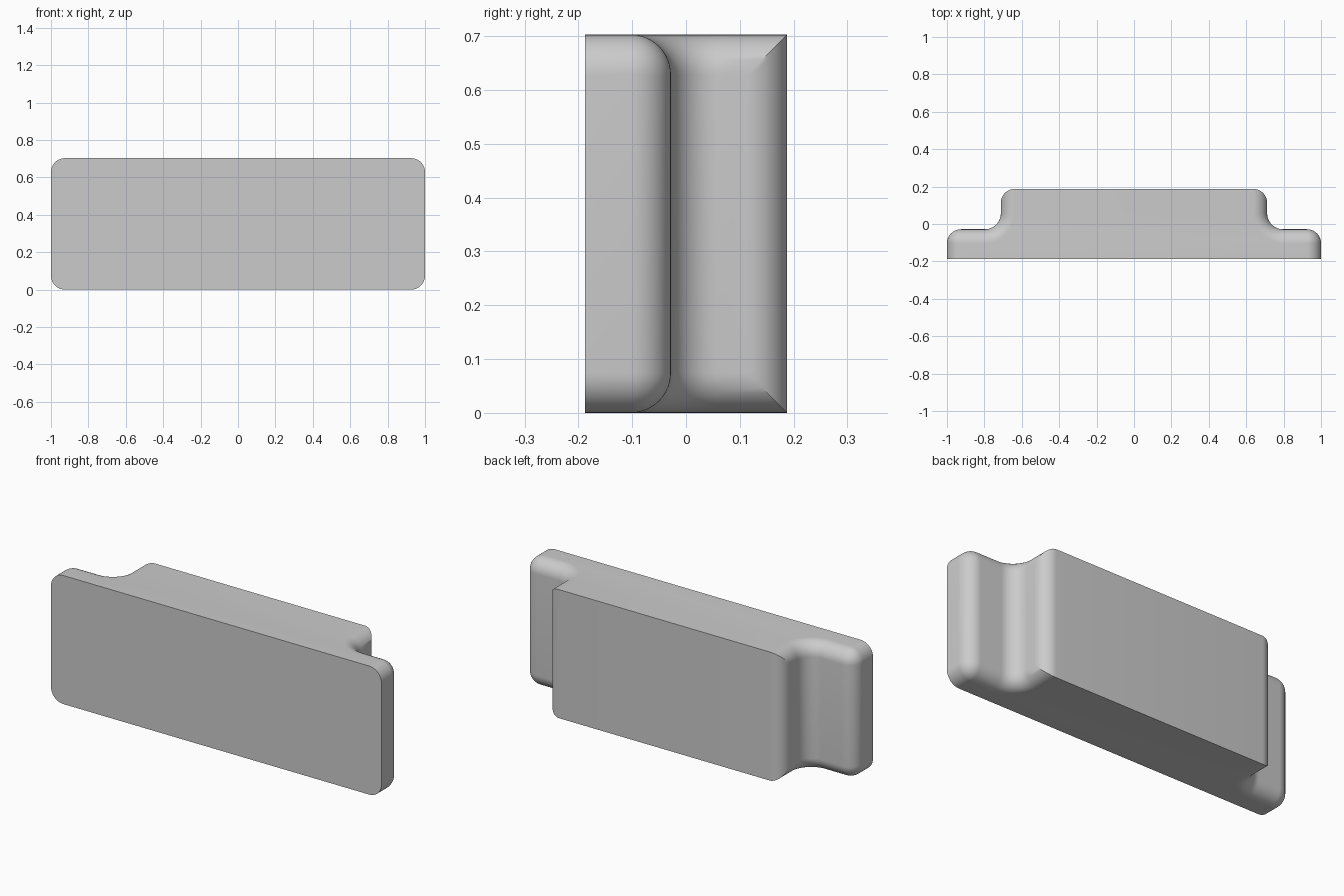
import bpy
import bmesh
from math import sin, cos, pi

old = bpy.data.objects.get("Cube")
if old:
    bpy.data.objects.remove(old, do_unlink=True)

HEIGHT, DEPTH = 0.703, 0.188     # full height, half depth
FLANGE_X, FLANGE_Y = 1.0, -0.028  # flange tip and its back face
BLOCK_X = 0.712                  # half width of the raised block
R, R_IN = 0.075, 0.085           # outer rounding, inner fillet
STEPS = 12
quarter = [i * pi / 2 / STEPS for i in range(STEPS + 1)]


def arc(cx, cy, r, angles):
    return [(cx + r * cos(a), cy + r * sin(a)) for a in angles]


def half_section(t):
    """Right half of the level cut where the edge rounding is at angle t."""
    inset = R * (1 - cos(t))
    pts = [(FLANGE_X - inset, -DEPTH)]
    # rounded flange corner, then the hollow fillet up to the block
    pts += arc(FLANGE_X - R, FLANGE_Y - R, R - inset, quarter)
    pts += arc(BLOCK_X + R_IN, FLANGE_Y + R_IN, R_IN + inset,
               [1.5 * pi - a for a in quarter])
    # block back corner, mitred against the edge rounding
    pts += arc(BLOCK_X - R, DEPTH - R, R, [max(t, a) for a in quarter])
    return pts


# Stack level sections from bottom to top
levels = [(R - R * sin(t), t) for t in reversed(quarter)]
levels += [(HEIGHT - R + R * sin(t), t) for t in quarter]
bm = bmesh.new()
rings = []
for z, t in levels:
    half = half_section(t)
    loop = half + [(-x, y) for x, y in reversed(half)]
    rings.append([bm.verts.new((x, y, z)) for x, y in loop])
n = len(rings[0])
for low, high in zip(rings, rings[1:]):
    for i in range(n):
        j = (i + 1) % n
        bm.faces.new((low[i], low[j], high[j], high[i]))
bm.faces.new(list(reversed(rings[0])))
bm.faces.new(rings[-1])
bmesh.ops.remove_doubles(bm, verts=bm.verts, dist=1e-5)

# Merge the strips of the flat front and back into single faces
flat = [e for e in bm.edges if len(e.link_faces) == 2
        and all(abs(f.normal.y) > 0.9999 for f in e.link_faces)]
bm.normal_update()
flat = [e for e in bm.edges if len(e.link_faces) == 2
        and all(abs(f.normal.y) > 0.9999 for f in e.link_faces)]
bmesh.ops.dissolve_edges(bm, edges=flat, use_verts=False)
bmesh.ops.recalc_face_normals(bm, faces=bm.faces)

mesh = bpy.data.meshes.new("stepped_block")
bm.to_mesh(mesh)
bm.free()
block = bpy.data.objects.new("stepped_block", mesh)
bpy.context.collection.objects.link(block)

grey = bpy.data.materials.new("light_grey")
grey.use_nodes = True
colour = (0.6, 0.6, 0.6, 1)
grey.diffuse_color = colour
grey.node_tree.nodes["Principled BSDF"].inputs["Base Color"].default_value = colour
mesh.materials.append(grey)

bpy.context.view_layer.objects.active = block
block.select_set(True)
bpy.ops.object.shade_smooth_by_angle(angle=0.5)
